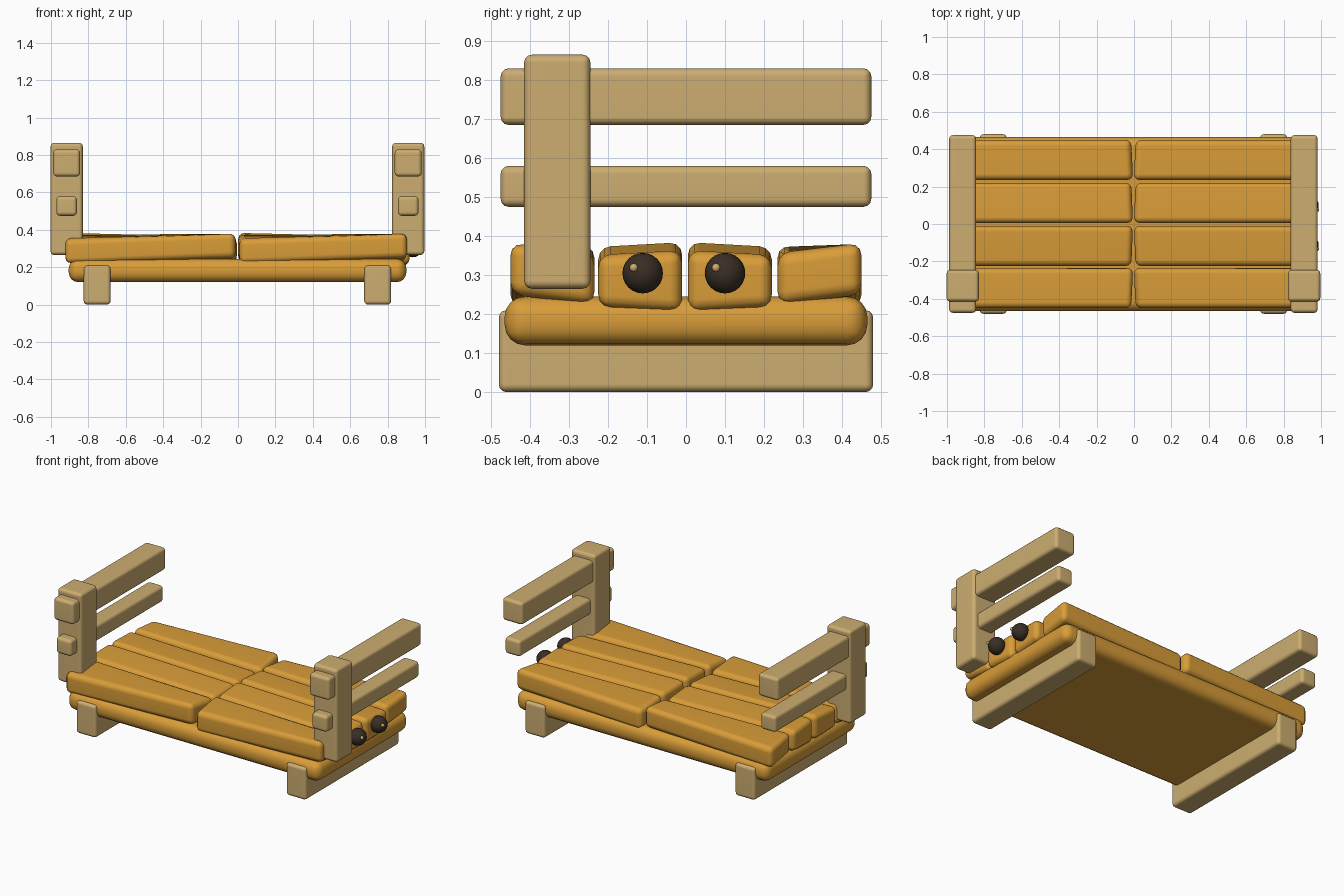
import bpy, bmesh
from mathutils import Vector

cube = bpy.data.objects.get("Cube")
if cube:
    bpy.data.objects.remove(cube)


def material(name, rgb):
    m = bpy.data.materials.new(name)
    m.use_nodes = True
    m.diffuse_color = (*rgb, 1)
    m.node_tree.nodes["Principled BSDF"].inputs["Base Color"].default_value = (*rgb, 1)
    return m


WOOD = material("pale wood", (0.61, 0.42, 0.165))
ORANGE = material("orange cushion", (0.69, 0.335, 0.04))
DARK = material("dark brown", (0.04, 0.028, 0.018))


def finish(bm, name, mat):
    mesh = bpy.data.meshes.new(name)
    bm.to_mesh(mesh)
    bm.free()
    mesh.materials.append(mat)
    for p in mesh.polygons:
        p.use_smooth = True
    obj = bpy.data.objects.new(name, mesh)
    bpy.context.collection.objects.link(obj)
    return obj


def rounded_box(name, mat, xs, ys, zs, radius, segments=3, shift=None):
    """Box between limits; shift(sx, sy, sz) nudges each corner."""
    bm = bmesh.new()
    bmesh.ops.create_cube(bm, size=2)
    for v in bm.verts:
        s = v.co.copy()
        v.co = Vector([(a + b) / 2 + k * (b - a) / 2 for k, (a, b) in zip(s, (xs, ys, zs))])
        if shift:
            v.co += Vector(shift(*s))
    obj = finish(bm, name, mat)
    bev = obj.modifiers.new("round edges", "BEVEL")
    bev.width, bev.segments = radius, segments
    bev.limit_method = "NONE"
    obj.modifiers.new("flat sides", "WEIGHTED_NORMAL")
    return obj


def ball(name, mat, centre, radius, segments):
    bm = bmesh.new()
    bmesh.ops.create_uvsphere(bm, u_segments=segments, v_segments=segments // 2, radius=radius)
    finish(bm, name, mat).location = centre


# Feet, posts and rails at both ends
for side, label in ((-1, "right"), (1, "left")):
    c = side * 0.75 - 0.003
    rounded_box(f"{label}_foot", WOOD, (c - 0.072, c + 0.072), (-0.48, 0.48), (0, 0.21), 0.02)
    c = side * 0.913 - 0.003
    rounded_box(f"{label}_post", WOOD, (c - 0.086, c + 0.086), (-0.415, -0.245), (0.265, 0.865), 0.02)
    rounded_box(f"{label}_upper_rail", WOOD, (c - 0.072, c + 0.072), (-0.475, 0.475), (0.685, 0.83), 0.02)
    rounded_box(f"{label}_lower_rail", WOOD, (c - 0.055, c + 0.055), (-0.475, 0.475), (0.475, 0.58), 0.02)

# Thick rounded base
rounded_box("base", ORANGE, (-0.905, 0.9), (-0.465, 0.465), (0.12, 0.245), 0.052, 4)


# Corner tilts: outer planks twist, inner ones rise towards their -x end
def outer_tilt(lengthwise, outward):
    def shift(sx, sy, sz):
        lift = 0.014 * sx * sy * outward
        return (0.005 * sy * outward * lengthwise, 0, lift + 0.003 * sx)
    return shift


def inner_tilt(lengthwise, outward):
    def shift(sx, sy, sz):
        lift = -0.011 * sx - 0.006 * sy * outward * sz
        return (0.004 * sy * outward * lengthwise, 0, lift)
    return shift


# Eight puffy planks in four rows
rows = ((-0.45, -0.235), (-0.225, -0.01), (0.005, 0.22), (0.235, 0.45))
for n, ys in enumerate(rows):
    outward = -1 if n < 2 else 1
    inner = n in (1, 2)
    for x0, x1, label in ((-0.92, -0.01, "right"), (0.004, 0.9, "left")):
        tilt = (inner_tilt if inner else outer_tilt)(-1 if x0 < 0 else 1, outward)
        if inner and x0 > 0:
            x1 = 0.915
        zs = (0.222, 0.368) if inner else (0.234, 0.367)
        rounded_box(f"{label}_plank_{n + 1}", ORANGE, (x0, x1), ys, zs, 0.032, 3, tilt)

# Eyes with small highlights on the +x end
for label, y in (("front", -0.111), ("back", 0.1)):
    ball(f"{label}_eye", DARK, (0.935, y, 0.305), 0.052, 24)
    ball(f"{label}_eye_highlight", WOOD, (0.979, y - 0.023, 0.319), 0.011, 12)
